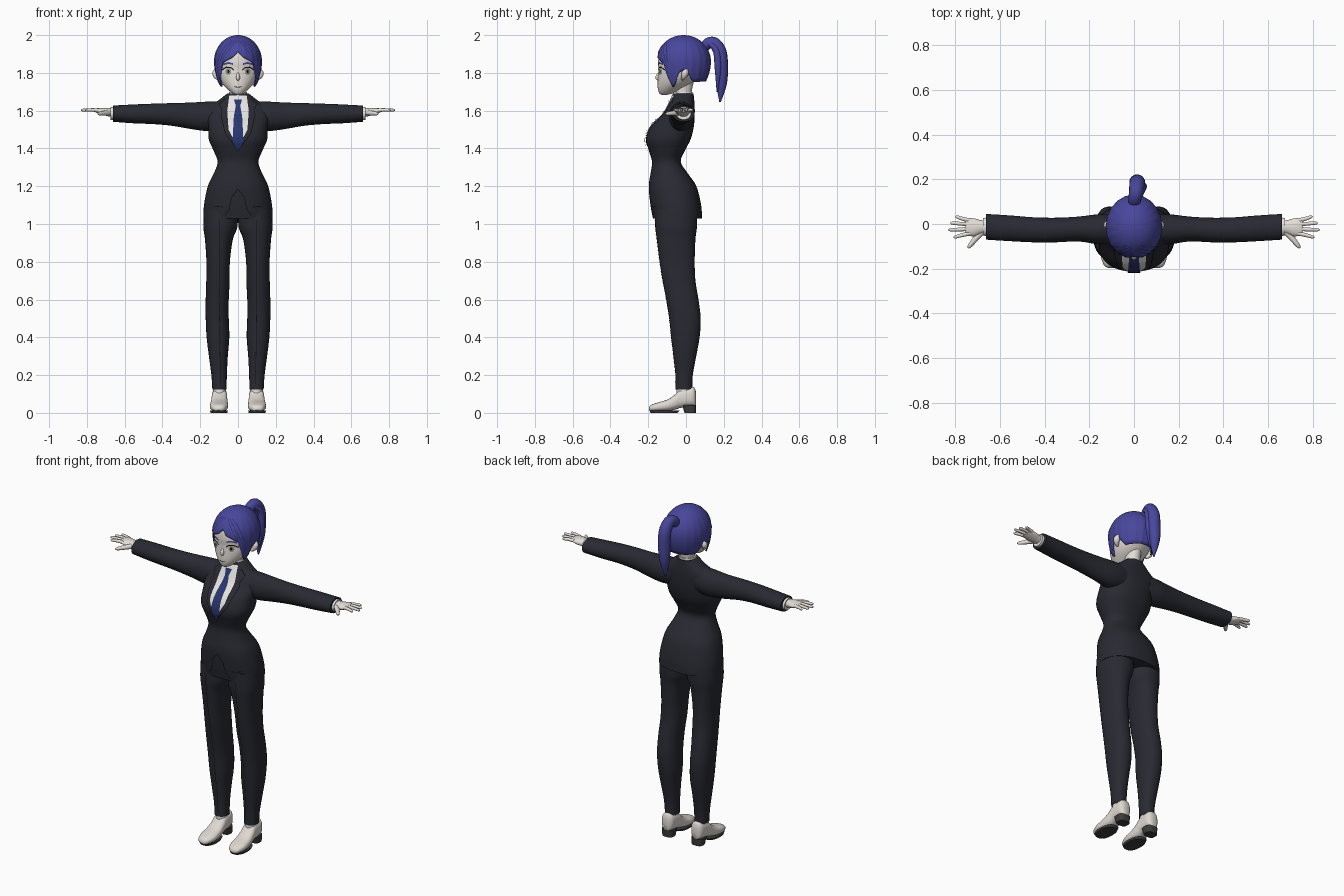
import bpy, bmesh, math
from mathutils import Vector
from mathutils.bvhtree import BVHTree

if "Cube" in bpy.data.objects:
    bpy.data.objects.remove(bpy.data.objects["Cube"], do_unlink=True)


def material(name, *rgb):
    mat = bpy.data.materials.new(name)
    mat.use_nodes = True
    mat.diffuse_color = (*rgb, 1)
    mat.node_tree.nodes["Principled BSDF"].inputs["Base Color"].default_value = (*rgb, 1)
    return mat


SUIT = material("charcoal suit", .022, .023, .032)
SEAM = material("black seam", .004, .004, .006)
HAIR = material("indigo hair", .065, .062, .33)
STRAND = material("dark hair strand", .03, .028, .16)
SKIN = material("pale skin", .78, .73, .68)
SHIRT = material("white shirt", .83, .81, .79)
SHOE = material("cream leather", .74, .69, .64)
SOLE = material("grey sole", .045, .045, .048)
TIE = material("navy tie", .022, .036, .16)
IRIS = material("grey iris", .36, .33, .27)


def build(name, verts, faces, mat, recalc=True):
    mesh = bpy.data.meshes.new(name)
    mesh.from_pydata(verts, [], faces)
    bm = bmesh.new()
    bm.from_mesh(mesh)
    if recalc:
        bmesh.ops.recalc_face_normals(bm, faces=bm.faces)
    bm.to_mesh(mesh)
    bm.free()
    mesh.materials.append(mat)
    obj = bpy.data.objects.new(name, mesh)
    bpy.context.collection.objects.link(obj)
    return obj


def spline(rows, steps):
    """Catmull-Rom interpolation through tuples of numbers."""
    ext = [rows[0], *rows, rows[-1]]
    out = []
    for a, b, c, d in zip(ext, ext[1:], ext[2:], ext[3:]):
        for k in range(steps):
            t = k / steps
            out.append([q + t * (r - p + t * (2*p - 5*q + 4*r - s + t * (3*q - p - 3*r + s))) / 2
                        for p, q, r, s in zip(a, b, c, d)])
    return out + [list(rows[-1])]


def skin_rings(name, rings, mat):
    n = len(rings[0])
    faces = [(k*n + i, k*n + (i+1) % n, (k+1)*n + (i+1) % n, (k+1)*n + i)
             for k in range(len(rings) - 1) for i in range(n)]
    faces += [tuple(range(n)), tuple(range((len(rings)-1)*n, len(rings)*n))]
    return build(name, [p for ring in rings for p in ring], faces, mat)


def loft(name, rows, mat, axis="Z", side=1, power=2, n=32, steps=4):
    """Rows hold: station, centre, half width, near limit, far limit."""
    rings = []
    for t, c, half, lo, hi in spline(rows, steps):
        ring = []
        for i in range(n):
            a = math.tau * i / n
            ca, sa = (math.copysign(abs(f)**(2/power), f) for f in (math.cos(a), math.sin(a)))
            w, d = c + half*ca, (lo + hi)/2 + (hi - lo)/2*sa
            x, y, z = {"Z": (w, d, t), "X": (t, d, w), "Y": (w, t, d)}[axis]
            ring.append((side*x, y, z))
        rings.append(ring)
    return skin_rings(name, rings, mat)


def tube(name, rows, mat, side=1, n=12, steps=5):
    """Tapered sweep; rows hold x, y, z, radius."""
    pts = spline(rows, steps)
    pos = [Vector((side*p[0], p[1], p[2])) for p in pts]
    span = (pos[-1] - pos[0]).normalized()
    ref = Vector((1, 0, 0)) if abs(span.z) > .6 else Vector((0, 0, 1))
    rings = []
    for k, p in enumerate(pos):
        tan = (pos[min(k+1, len(pos)-1)] - pos[max(k-1, 0)]).normalized()
        u = (ref - tan*ref.dot(tan)).normalized()
        v = tan.cross(u)
        rings.append([p + pts[k][3]*(u*math.cos(math.tau*i/n) + v*math.sin(math.tau*i/n))
                      for i in range(n)])
    return skin_rings(name, rings, mat)


def patch(name, rows, target, mat, lift=.003, cols=6, steps=5):
    """Thin plate on the front of a part; rows hold two end points as x, z, x, z."""
    tree = BVHTree.FromPolygons([v.co for v in target.data.vertices],
                                [p.vertices for p in target.data.polygons])
    grid = []
    for a, b in zip(rows, rows[1:]):
        for k in range(steps + (b is rows[-1])):
            grid.append([p + (q - p)*k/steps for p, q in zip(a, b)])
    verts = []
    for xa, za, xb, zb in grid:
        for j in range(cols + 1):
            t = j / cols
            x, z = xa + (xb - xa)*t, za + (zb - za)*t
            hit = tree.ray_cast(Vector((x, -1, z)), Vector((0, 1, 0)))[0]
            y = (hit or tree.find_nearest(Vector((x, -.1, z)))[0]).y
            verts.append((x, y - lift, z))
    w = cols + 1
    faces = [(i*w + j, (i+1)*w + j, (i+1)*w + j + 1, i*w + j + 1)
             for i in range(len(grid) - 1) for j in range(cols)]
    obj = build(name, verts, faces, mat, recalc=False)
    if sum(p.normal.y for p in obj.data.polygons) > 0:
        obj.data.flip_normals()
    return obj


def line(name, pts, width, target, mat, lift=.002):
    rows = []
    for k, (x, z) in enumerate(pts):
        (xa, za), (xb, zb) = pts[max(k-1, 0)], pts[min(k+1, len(pts)-1)]
        d = Vector((za - zb, xb - xa)).normalized() * width / 2
        rows.append((x - d.x, z - d.y, x + d.x, z + d.y))
    return patch(name, rows, target, mat, lift, cols=1)


def flip(pts, s):
    return [(s*x, z) for x, z in pts]


# Jacket body
jacket = loft("jacket", [
    (1.03, 0, .183, -.175, .085), (1.1, 0, .18, -.188, .08), (1.2, 0, .16, -.197, .055),
    (1.27, 0, .127, -.187, .008), (1.33, 0, .108, -.18, -.028), (1.39, 0, .13, -.197, -.005),
    (1.45, 0, .155, -.212, .025), (1.52, 0, .157, -.186, .042), (1.58, 0, .167, -.125, .046),
    (1.62, 0, .155, -.1, .046), (1.65, 0, .11, -.085, .044), (1.69, 0, .058, -.068, .04)],
    SUIT, power=2.3, n=48)

# Shirt front, tie, lapels and jacket edges
patch("shirt_front", [(-.046, 1.68, .046, 1.68), (-.057, 1.6, .057, 1.6),
                      (-.05, 1.5, .05, 1.5), (-.006, 1.41, .006, 1.41)], jacket, SHIRT)
patch("tie_blade", [(-.012, 1.625, .012, 1.625), (-.022, 1.57, .022, 1.57),
                    (-.029, 1.44, .029, 1.44), (-.002, 1.385, .002, 1.385)], jacket, TIE, .008)
patch("tie_knot", [(-.022, 1.66, .022, 1.66), (-.01, 1.62, .01, 1.62)], jacket, TIE, .009)
for s, side in ((1, "left"), (-1, "right")):
    line(side + "_lapel_edge", flip([(.065, 1.665), (.1, 1.635), (.085, 1.605), (.09, 1.58),
                                     (.068, 1.48), (.006, 1.4)], s), .004, jacket, SEAM)
    line(side + "_jacket_cutaway", flip([(0, 1.185), (.035, 1.14), (.045, 1.08), (.07, 1.045)], s),
         .004, jacket, SEAM)
    line(side + "_pocket_edge", flip([(.08, 1.09), (.13, 1.095)], s), .004, jacket, SEAM)

# Collar and neck
loft("shirt_collar", [(1.64, 0, .055, -.078, .035), (1.67, 0, .052, -.075, .035),
                      (1.7, 0, .046, -.066, .035)], SHIRT)
loft("neck", [(1.65, 0, .042, -.058, .03), (1.7, 0, .04, -.058, .03),
              (1.77, 0, .046, -.07, .045)], SKIN)

# Head
head = loft("head", [
    (1.684, 0, .012, -.13, -.1), (1.692, 0, .03, -.141, -.07), (1.715, 0, .058, -.149, -.02),
    (1.745, 0, .085, -.15, .03), (1.78, 0, .104, -.148, .065), (1.82, 0, .112, -.146, .09),
    (1.86, 0, .113, -.148, .1), (1.91, 0, .104, -.138, .095), (1.95, 0, .075, -.105, .06),
    (1.98, 0, .02, -.05, .01)], SKIN, n=48, steps=5)
tube("nose", [(0, -.138, 1.805, .004), (0, -.15, 1.785, .009), (0, -.15, 1.77, .01),
              (0, -.14, 1.76, .004)], SKIN)
line("mouth", [(-.02, 1.727), (0, 1.724), (.02, 1.727)], .004, head, SEAM)
for s, side in ((1, "left"), (-1, "right")):
    for part, mat, cx, w, h, lift in (("eye_white", SHIRT, .053, .029, .02, .002),
                                      ("iris", IRIS, .051, .015, .019, .003),
                                      ("pupil", SEAM, .051, .006, .009, .004)):
        rows = []
        for k in range(9):
            a = math.pi * (k + .1) / 8.2
            x, half, z = s*cx, w*math.sin(a), 1.807 + h*math.cos(a)
            rows.append((x - half, z, x + half, z))
        patch(f"{side}_{part}", rows, head, mat, lift, cols=4, steps=2)
    line(side + "_lash", flip([(.024, 1.815), (.038, 1.828), (.062, 1.83), (.084, 1.816)], s),
         .006, head, SEAM, .005)
    line(side + "_brow", flip([(.026, 1.846), (.05, 1.853), (.078, 1.845)], s),
         .009, head, HAIR, .004)
    tube(side + "_ear", [(.1, -.02, 1.765, .006), (.114, -.012, 1.78, .014),
                         (.118, -.004, 1.8, .018), (.112, .004, 1.82, .008)], SKIN, s)

# Hair cap: the lower edge follows fringe, side locks, ear gap and nape
EDGE = [(0, 1.915), (12, 1.885), (28, 1.868), (42, 1.85), (50, 1.79), (61, 1.72), (70, 1.745),
        (80, 1.8), (90, 1.815), (104, 1.785), (115, 1.752), (180, 1.755)]


def hair_edge(deg):
    for (a, za), (b, zb) in zip(EDGE, EDGE[1:]):
        if deg <= b:
            return za + (zb - za) * (deg - a) / (b - a)


cols, rows = 120, 24
verts = []
for k in range(rows + 1):
    for i in range(cols):
        deg = 360 * i / cols
        az, off = math.radians(deg), min(deg, 360 - deg)
        edge = hair_edge(off)
        z = 2 - (2 - edge) * (max(k, .1) / rows)**2
        u = (z - 1.86) / .14
        r = math.sqrt(max(0, 1 - u*u)) if u > 0 else 1 - (.2 if off < 85 else .32)*u*u
        r *= 1 - .02 * (k / rows) * abs(math.sin(az * 10))
        verts.append((.127*r*math.sin(az), -.013 - .145*r*math.cos(az), z))
faces = [(k*cols + i, (k+1)*cols + i, (k+1)*cols + (i+1) % cols, k*cols + (i+1) % cols)
         for k in range(rows) for i in range(cols)]
hair = build("hair_cap", verts, faces + [tuple(range(cols))], HAIR, recalc=False)
solid = hair.modifiers.new("thickness", "SOLIDIFY")
solid.thickness, solid.offset = .008, -1
for s, side in ((1, "left"), (-1, "right")):
    for k, drop in enumerate((.0, .025, .05)):
        line(f"{side}_strand_{k}", flip([(.006 + drop/2, 1.97), (.035 + drop*.7, 1.94),
             (.065 + drop*.6, 1.9), (.085 + drop*.4, 1.86)], s), .003, hair, STRAND)

# Ponytail
tube("ponytail", [(0, .09, 1.925, .026), (.004, .115, 1.955, .029), (.01, .15, 1.957, .032),
                  (.014, .18, 1.91, .035), (.014, .187, 1.83, .035), (.01, .188, 1.74, .028),
                  (.01, .18, 1.645, .004)], HAIR, n=16)
tube("ponytail_lock", [(.02, .12, 1.96, .015), (.036, .16, 1.92, .018), (.038, .17, 1.82, .018),
                       (.025, .165, 1.7, .003)], HAIR)

for s, side in ((1, "left"), (-1, "right")):
    # Sleeve, cuff and hand
    loft(side + "_sleeve", [
        (.08, 1.575, .075, -.085, .04), (.16, 1.57, .078, -.09, .043), (.25, 1.573, .07, -.078, .033),
        (.35, 1.58, .06, -.082, .028), (.45, 1.583, .054, -.082, .03), (.55, 1.583, .05, -.077, .038),
        (.662, 1.584, .043, -.07, .045)], SUIT, "X", s)
    loft(side + "_cuff", [(.64, 1.584, .036, -.055, .03), (.675, 1.586, .034, -.052, .027)],
         SHIRT, "X", s)
    loft(side + "_palm", [
        (.65, 1.588, .024, -.04, .015), (.685, 1.592, .022, -.045, .017), (.715, 1.596, .019, -.055, .025),
        (.745, 1.6, .013, -.052, .026), (.757, 1.601, .008, -.045, .022)], SKIN, "X", s, n=20)
    for finger, y, tip, spread in (("index", -.042, .808, -.016), ("middle", -.022, .83, -.004),
                                   ("ring", -.002, .822, .006), ("little", .016, .8, .016)):
        tube(f"{side}_{finger}_finger", [(.735, y, 1.601, .01), (.77, y + spread/2, 1.604, .009),
             (tip - .008, y + spread, 1.603, .007), (tip, y + spread, 1.603, .002)], SKIN, s, n=10)
    tube(side + "_thumb", [(.68, -.035, 1.59, .014), (.708, -.065, 1.587, .013),
                           (.735, -.098, 1.584, .009), (.742, -.108, 1.583, .003)], SKIN, s)

    # Trouser leg with a pressed crease
    leg = loft(side + "_trouser_leg", [
        (.125, .098, .038, -.055, .033), (.2, .1, .041, -.056, .036), (.3, .104, .05, -.067, .054),
        (.4, .106, .06, -.079, .072), (.5, .11, .061, -.089, .078), (.6, .11, .061, -.105, .066),
        (.7, .106, .062, -.124, .05), (.8, .105, .062, -.14, .046), (.92, .101, .074, -.155, .05),
        (.985, .093, .09, -.163, .058), (1.08, .09, .088, -.165, .06)], SUIT, "Z", s, 2.2)
    line(side + "_crease", flip([(.1, 1.02), (.1, .8), (.098, .5), (.093, .15)], s), .003, leg, SEAM)

    # Sock and shoe
    loft(side + "_sock", [(.1, .098, .034, -.05, .03), (.14, .098, .034, -.05, .03)], SHIRT, "Z", s)
    loft(side + "_shoe", [
        (-.197, .102, .012, .014, .026), (-.185, .102, .032, .009, .042), (-.145, .101, .047, .008, .056),
        (-.095, .1, .047, .01, .072), (-.055, .099, .043, .018, .1), (-.03, .098, .041, .026, .126),
        (.025, .098, .039, .034, .137), (.044, .098, .032, .034, .134), (.053, .098, .018, .04, .11)],
        SHOE, "Y", s, 2.5)
    loft(side + "_sole", [(0, .101, .044, -.188, -.045), (.012, .101, .047, -.193, -.035)],
         SOLE, "Z", s, 2.4)
    loft(side + "_heel", [(0, .098, .034, -.008, .052), (.042, .098, .038, -.02, .054)],
         SOLE, "Z", s, 3)

# Smooth shading with sharp edges kept
bpy.ops.object.select_all(action="DESELECT")
for obj in bpy.context.collection.objects:
    if obj.type == "MESH":
        obj.select_set(True)
        bpy.context.view_layer.objects.active = obj
bpy.ops.object.shade_smooth_by_angle(angle=math.radians(45))
